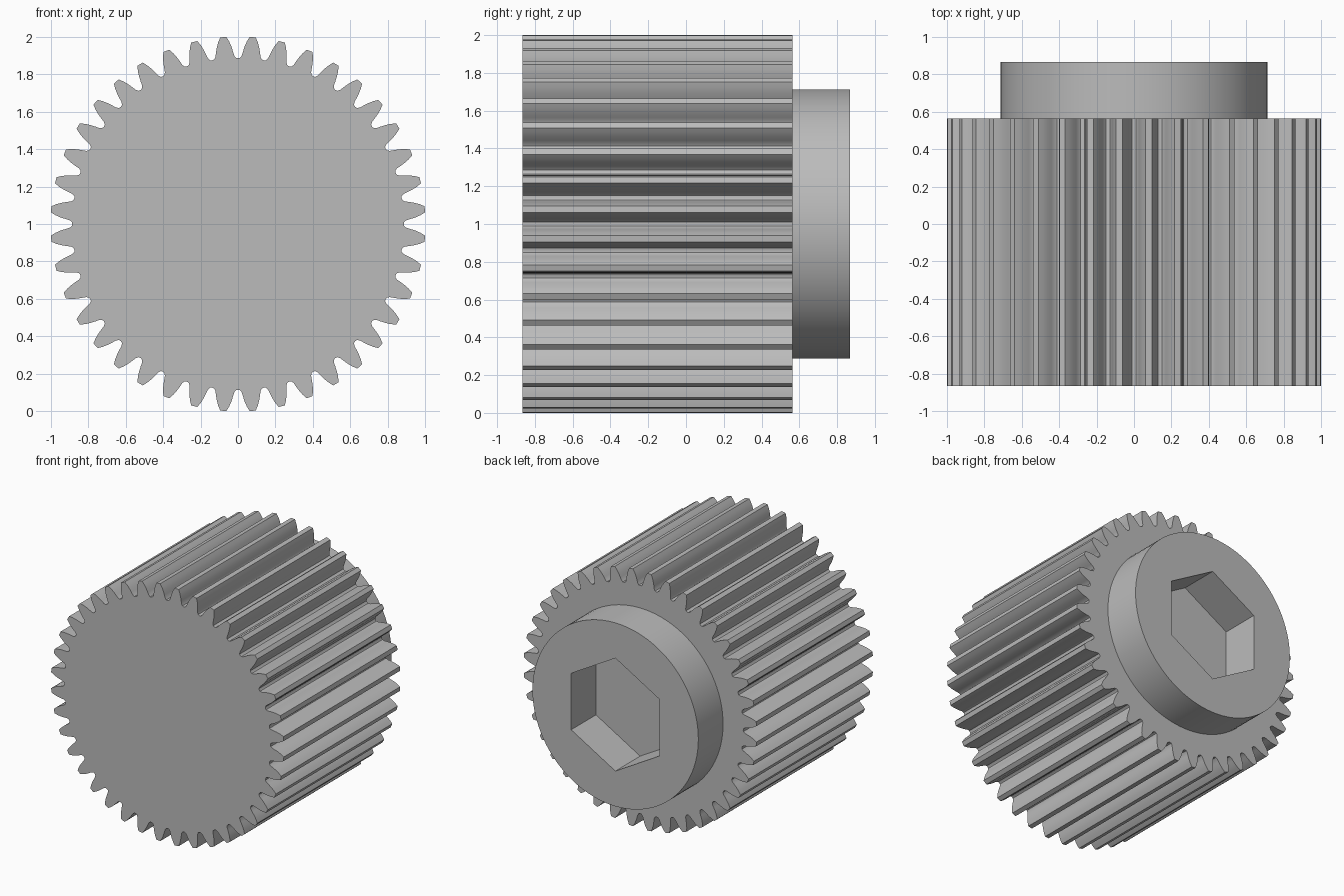
import bpy, bmesh
from math import sin, cos, radians

cube = bpy.data.objects.get("Cube")
if cube:
    bpy.data.objects.remove(cube, do_unlink=True)

TEETH = 40
FRONT, SHOULDER, BACK = -0.866, 0.563, 0.867
HUB_RADIUS, HEX_APOTHEM, HUB_SEGMENTS = 0.713, 0.38, 96

steel = bpy.data.materials.new("plain grey steel")
steel.use_nodes = True
grey = (0.5, 0.5, 0.5, 1)
steel.diffuse_color = grey
steel.node_tree.nodes["Principled BSDF"].inputs["Base Color"].default_value = grey


def ring(bm, polar, y):
    """Loop of vertices around the y axis from (degrees, radius) pairs."""
    return [bm.verts.new((r * cos(radians(a)), y, 1 + r * sin(radians(a)))) for a, r in polar]


def bridge(bm, first, second):
    n = len(first)
    for i in range(n):
        j = (i + 1) % n
        bm.faces.new((first[i], first[j], second[j], second[i]))


def finish(bm, name):
    bmesh.ops.recalc_face_normals(bm, faces=bm.faces)
    mesh = bpy.data.meshes.new(name)
    bm.to_mesh(mesh)
    bm.free()
    mesh.materials.append(steel)
    obj = bpy.data.objects.new(name, mesh)
    bpy.context.collection.objects.link(obj)
    bpy.ops.object.select_all(action="DESELECT")
    obj.select_set(True)
    bpy.context.view_layer.objects.active = obj
    bpy.ops.object.shade_smooth_by_angle(angle=radians(25))
    return obj


# Toothed body: half a tooth from root to tip, mirrored and repeated
half_tooth = [(3.8, 0.888), (3.2, 0.901), (2.85, 0.922), (2.35, 0.95), (1.75, 0.976), (0.95, 1.002)]
pitch = 360 / TEETH
tooth = [(-pitch / 2, 0.886)] + [(-a, r) for a, r in half_tooth] + [(a, r) for a, r in reversed(half_tooth)]
outline = [((i + 0.5) * pitch + a, r) for i in range(TEETH) for a, r in tooth]

bm = bmesh.new()
front = ring(bm, outline, FRONT)
back = ring(bm, outline, SHOULDER)
bridge(bm, front, back)
bm.faces.new(front)
bm.faces.new(back)
finish(bm, "gear_body")

# Round hub with a hexagonal socket that ends at the gear face
angles = [i * 360 / HUB_SEGMENTS + 30 for i in range(HUB_SEGMENTS)]
circle = [(a, HUB_RADIUS) for a in angles]
hexagon = [(a, HEX_APOTHEM / cos(radians((a + 30) % 60 - 30))) for a in angles]

bm = bmesh.new()
loops = [ring(bm, circle, SHOULDER), ring(bm, circle, BACK),
         ring(bm, hexagon, BACK), ring(bm, hexagon, SHOULDER)]
for first, second in zip(loops, loops[1:]):
    bridge(bm, first, second)
finish(bm, "socket_hub")
